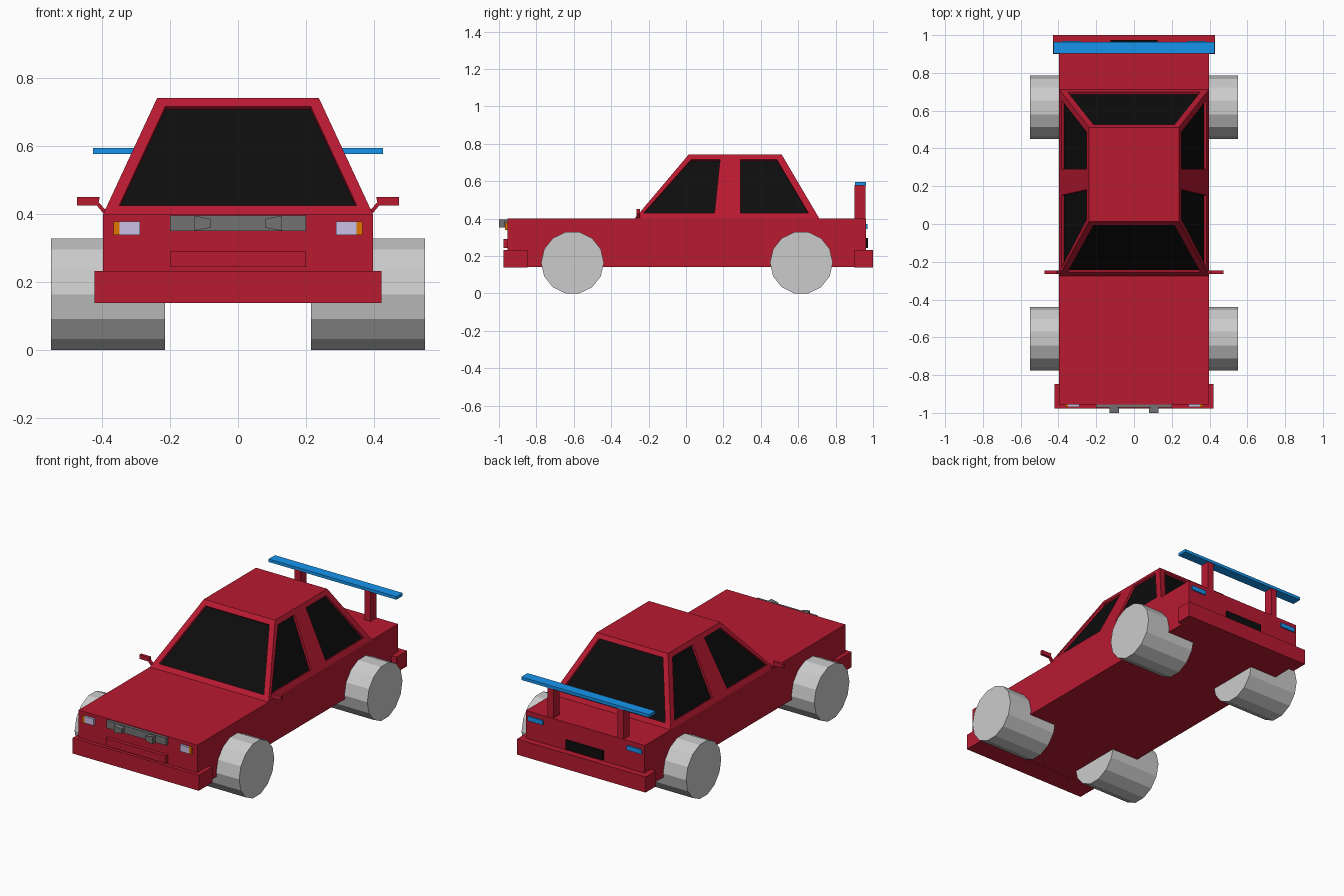
import bpy, bmesh, math
from mathutils import Vector

if "Cube" in bpy.data.objects:
    bpy.data.objects.remove(bpy.data.objects["Cube"])


def material(name, rgb):
    m = bpy.data.materials.new(name)
    m.diffuse_color = (*rgb, 1)
    m.use_nodes = True
    m.node_tree.nodes["Principled BSDF"].inputs["Base Color"].default_value = m.diffuse_color
    return m


RED = material("red_paint", (0.48, 0.01, 0.03))
BLACK = material("dark_glass", (0.004, 0.004, 0.004))
BLUE = material("blue", (0.008, 0.3, 0.85))
GREY = material("dark_grey", (0.17, 0.17, 0.17))
LAMP = material("lamp_glass", (0.58, 0.53, 0.78))
ORANGE = material("orange", (0.75, 0.18, 0.0))


def finish(name, bm, mats, mirror=False):
    bmesh.ops.recalc_face_normals(bm, faces=bm.faces)
    mesh = bpy.data.meshes.new(name)
    bm.to_mesh(mesh)
    bm.free()
    for m in mats:
        mesh.materials.append(m)
    ob = bpy.data.objects.new(name, mesh)
    bpy.context.collection.objects.link(ob)
    if mirror:
        ob.modifiers.new("Mirror", 'MIRROR').use_mirror_merge = False
    return ob


def prism(name, profile, y0, y1, mat, mirror=False):
    """Extrude an x-z profile along y."""
    bm = bmesh.new()
    face = bm.faces.new([bm.verts.new((x, y0, z)) for x, z in profile])
    ext = bmesh.ops.extrude_face_region(bm, geom=[face])["geom"]
    verts = [v for v in ext if isinstance(v, bmesh.types.BMVert)]
    bmesh.ops.translate(bm, vec=(0, y1 - y0, 0), verts=verts)
    return finish(name, bm, [mat], mirror)


def box(name, x, y, z, mat, mirror=False):
    profile = [(x[0], z[0]), (x[1], z[0]), (x[1], z[1]), (x[0], z[1])]
    return prism(name, profile, y[0], y[1], mat, mirror)


# Body shell and bumpers
W = 0.397
box("body", (-W, W), (-0.955, 0.962), (0.14, 0.40), RED)
box("front_bumper", (-0.422, 0.422), (-0.977, -0.848), (0.139, 0.233), RED)
box("rear_bumper", (-0.43, 0.43), (0.90, 1.0), (0.139, 0.233), RED)

# Cabin: tapered shell with a recessed window in every panel
Z0, Z1, TOPW = 0.40, 0.742, 0.238
F0, F1, R0, R1 = -0.275, 0.014, 0.713, 0.512
cabin = bmesh.new()
centre = Vector((0, 0.25, 0.5))


def lerp(a, b, z):
    return a + (b - a) * (z - Z0) / (Z1 - Z0)


def window_panel(place, outer, inner, depth=0.014):
    """Four frame strips, four reveals and one sunken pane."""
    o = [place(*p) for p in outer]
    i = [place(*p) for p in inner]
    n = (o[1] - o[0]).cross(o[2] - o[0]).normalized()
    if n.dot(o[0] - centre) > 0:
        n = -n
    rings = [[cabin.verts.new(p) for p in ring]
             for ring in (o, i, [p + n * depth for p in i])]
    for a, b in zip(rings, rings[1:]):
        for k in range(4):
            j = (k + 1) % 4
            cabin.faces.new((a[k], a[j], b[j], b[k]))
    cabin.faces.new(rings[2]).material_index = 1


screen_outer = [(-W, Z0), (W, Z0), (TOPW, Z1), (-TOPW, Z1)]
screen_inner = [(-0.35, 0.425), (0.35, 0.425), (0.214, 0.717), (-0.214, 0.717)]
for base, top in ((F0, F1), (R0, R1)):
    window_panel(lambda x, z: Vector((x, lerp(base, top, z), z)), screen_outer, screen_inner)
for s in (-1, 1):
    place = lambda y, z: Vector((s * lerp(W, TOPW, z), y, z))
    window_panel(place, [(F0, Z0), (0.22, Z0), (0.238, Z1), (F1, Z1)],
                 [(-0.227, 0.43), (0.152, 0.43), (0.182, 0.715), (0.026, 0.715)])
    window_panel(place, [(0.22, Z0), (R0, Z0), (R1, Z1), (0.238, Z1)],
                 [(0.292, 0.43), (0.655, 0.43), (0.486, 0.715), (0.292, 0.715)])
roof = [(-TOPW, F1), (TOPW, F1), (TOPW, 0.238), (TOPW, R1), (-TOPW, R1), (-TOPW, 0.238)]
cabin.faces.new([cabin.verts.new((x, y, Z1)) for x, y in roof])
bmesh.ops.remove_doubles(cabin, verts=cabin.verts, dist=0.0005)
finish("cabin", cabin, [RED, BLACK])

# Wheels
for axle, y in (("front", -0.607), ("rear", 0.617)):
    for side, s in (("left", 1), ("right", -1)):
        bpy.ops.mesh.primitive_cylinder_add(vertices=14, radius=0.168, depth=0.335,
                                            location=(s * 0.3825, y, 0.164),
                                            rotation=(0, math.pi / 2, 0))
        bpy.context.object.name = f"{axle}_{side}_wheel"

# Nose details
box("grille", (-0.2, 0.2), (-0.972, -0.95), (0.351, 0.396), GREY)
prism("spot_lamps", [(0.13, 0.351), (0.13, 0.396), (0.08, 0.386), (0.08, 0.36)],
      -1.0, -0.97, GREY, True)
box("lower_intake", (-0.2, 0.2), (-0.977, -0.95), (0.244, 0.29), RED)
box("headlights", (0.289, 0.349), (-0.968, -0.95), (0.339, 0.379), LAMP, True)
box("indicators", (0.349, 0.366), (-0.968, -0.95), (0.339, 0.379), ORANGE, True)

# Door mirrors
prism("door_mirrors", [(0.385, 0.41), (0.395, 0.418), (0.41, 0.435), (0.407, 0.45),
                       (0.474, 0.45), (0.474, 0.425), (0.415, 0.425), (0.396, 0.402)],
      -0.265, -0.247, RED, True)

# Tail details
box("tail_lights", (0.28, 0.38), (0.95, 0.97), (0.345, 0.372), BLUE, True)
box("rear_plate", (-0.125, 0.125), (0.95, 0.974), (0.243, 0.297), BLACK)

# Rear wing on two posts
box("wing_posts", (0.215, 0.255), (0.902, 0.96), (0.39, 0.58), RED, True)
box("wing_blade", (-0.427, 0.427), (0.903, 0.963), (0.577, 0.595), BLUE)
